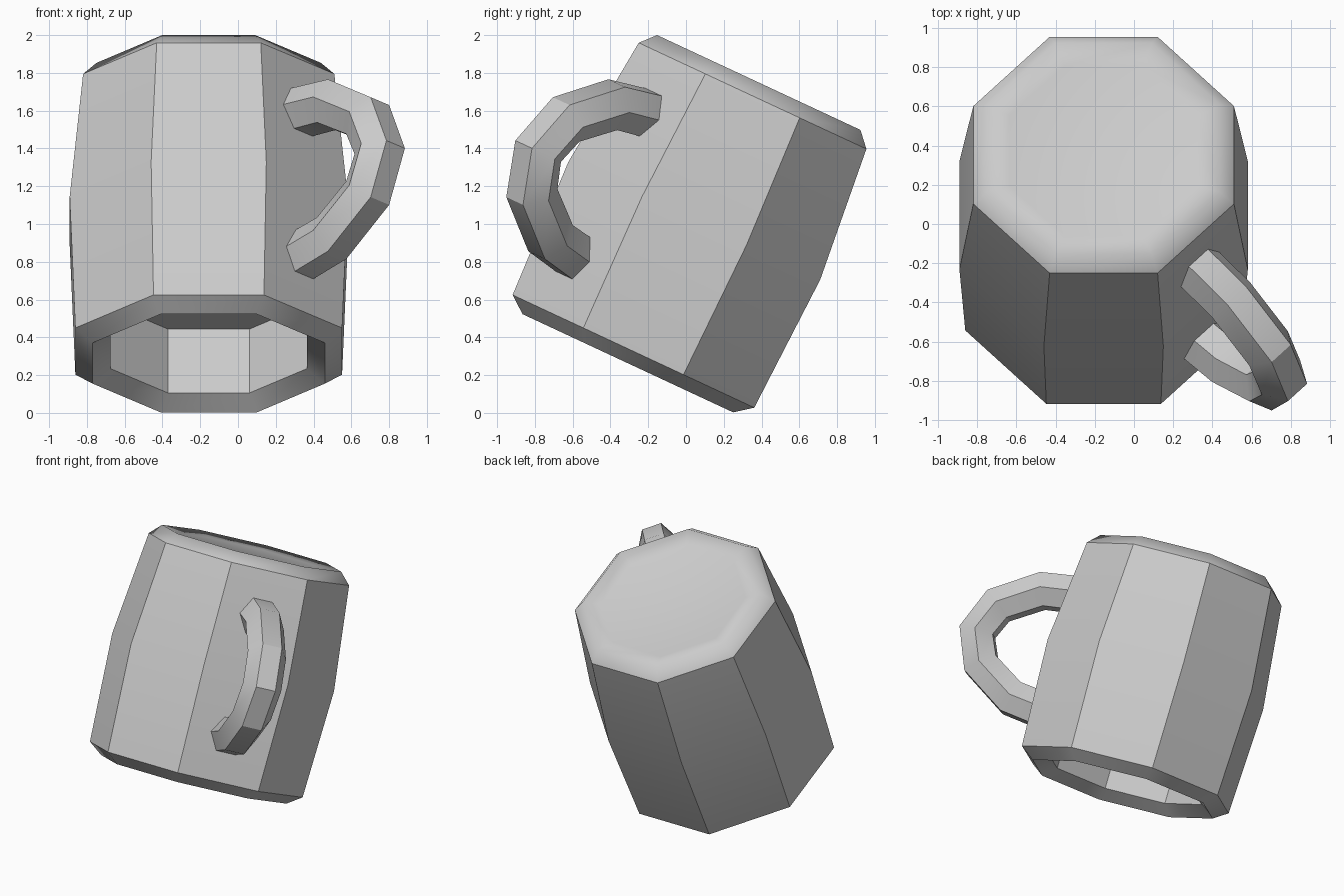
import bpy, bmesh, math
from mathutils import Matrix, Vector

if "Cube" in bpy.data.objects:
    bpy.data.objects.remove(bpy.data.objects["Cube"])

# Mug is modelled upright on its own axis, then tipped over
TIP = Matrix.Rotation(math.radians(-25), 4, 'X') @ Matrix.Translation((-0.155, -0.39, 0))


def loft(name, rings):
    """Skin a list of equal-sized point rings and cap both ends."""
    bm = bmesh.new()
    loops = [[bm.verts.new(p) for p in ring] for ring in rings]
    n = len(loops[0])
    for a, b in zip(loops, loops[1:]):
        for i in range(n):
            j = (i + 1) % n
            bm.faces.new((a[i], a[j], b[j], b[i]))
    bm.faces.new(loops[0])
    bm.faces.new(loops[-1])
    bmesh.ops.recalc_face_normals(bm, faces=bm.faces[:])
    for f in bm.faces:
        f.smooth = True
    for e in bm.edges:
        e.smooth = e.calc_face_angle(0) < math.radians(33)
    # the foot of the mug is softly shaded from its rim to its middle
    if name == "mug_body":
        soft = set(loops[-1] + loops[-2])
        for e in bm.edges:
            if e.verts[0] in soft or e.verts[1] in soft:
                e.smooth = True
    me = bpy.data.meshes.new(name)
    bm.to_mesh(me)
    bm.free()
    me.transform(TIP)
    ob = bpy.data.objects.new(name, me)
    bpy.context.collection.objects.link(ob)
    return ob


# Body: (apothem, height) from inner floor, over the lip, up to the recessed foot
profile = [(0.52, 0.55), (0.52, 0.177), (0.615, 0.108), (0.706, 0.178),
           (0.736, 0.94), (0.665, 1.67), (0.594, 1.748), (0.48, 1.72)]


def octagon(apothem, z):
    r = apothem / math.cos(math.pi / 8)
    return [(r * math.cos(t), r * math.sin(t), z)
            for t in (math.pi / 8 + i * math.pi / 4 for i in range(8))]


loft("mug_body", [octagon(r, z) for r, z in profile])

# Handle: hexagonal tube along a bow leaving one diagonal face
half = [(0.62, 0.43), (0.92, 0.39), (1.19, 0.215)]
path = half + [(1.28, 0.0)] + [(r, -h) for r, h in reversed(half)]
out = Vector((1, -1, 0)).normalized()
side = Vector((1, 1, 0)).normalized()
up = Vector((0, 0, 1))
pts = [out * r + up * (0.925 + h) for r, h in path]
rings = []
for i, p in enumerate(pts):
    d_in = (p - pts[i - 1]).normalized() if i else (pts[1] - p).normalized()
    d_out = (pts[i + 1] - p).normalized() if i < len(pts) - 1 else d_in
    tangent = (d_in + d_out).normalized()
    normal = side.cross(tangent).normalized()
    rings.append([p + 0.138 * (normal * math.cos(t) + side * math.sin(t))
                  for t in (math.radians(30 + 60 * k) for k in range(6))])
loft("handle", rings)
